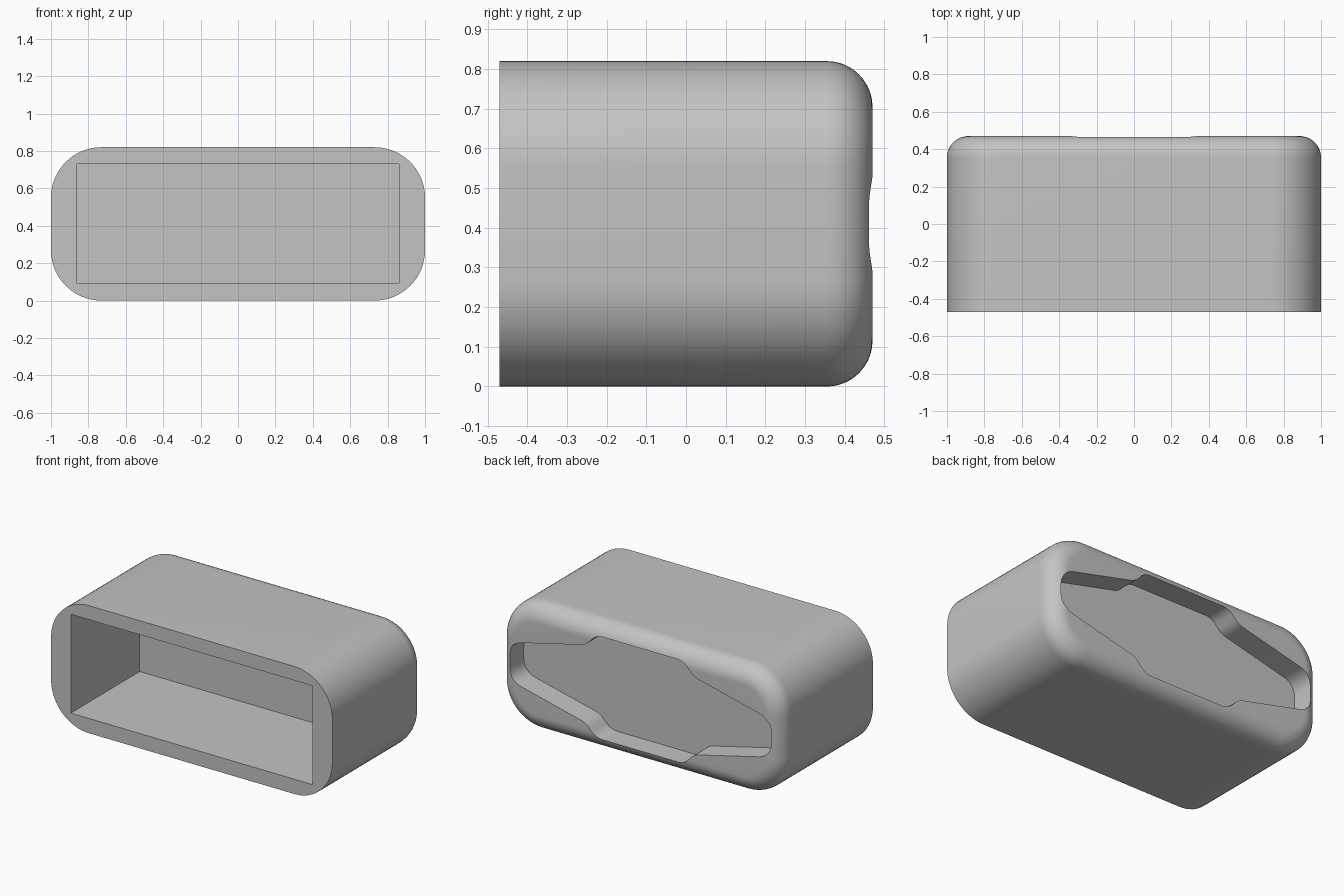
import bpy, bmesh
from math import sin, cos, pi
from mathutils import Vector

cube = bpy.data.objects.get("Cube")
if cube:
    bpy.data.objects.remove(cube, do_unlink=True)

MID = 0.41       # height of the centre line
FRONT, BACK = -0.47, 0.47
FILLET = 0.115
STEPS = 16

grey = bpy.data.materials.new("plain grey")
grey.use_nodes = True
grey.diffuse_color = (0.55, 0.55, 0.55, 1)
grey.node_tree.nodes["Principled BSDF"].inputs["Base Color"].default_value = (0.55, 0.55, 0.55, 1)


def loft(name, sections):
    """Solid through closed outlines, each given as (y, [(x, z), ...])."""
    bm = bmesh.new()
    rings = [[bm.verts.new((x, y, MID + z)) for x, z in pts] for y, pts in sections]
    n = len(rings[0])
    for a, b in zip(rings, rings[1:]):
        for i in range(n):
            j = (i + 1) % n
            bm.faces.new((a[i], a[j], b[j], b[i]))
    bm.faces.new(rings[0][::-1])
    bm.faces.new(rings[-1])
    bmesh.ops.recalc_face_normals(bm, faces=bm.faces)
    mesh = bpy.data.meshes.new(name)
    bm.to_mesh(mesh)
    bm.free()
    obj = bpy.data.objects.new(name, mesh)
    bpy.context.collection.objects.link(obj)
    mesh.materials.append(grey)
    return obj


def rounded_rect(inset):
    """Outline of the body, moved inward by the inset."""
    r = 0.27
    pts = []
    for k, (sx, sz) in enumerate(((1, 1), (-1, 1), (-1, -1), (1, -1))):
        for i in range(STEPS + 1):
            a = (k + i / STEPS) * pi / 2
            pts.append((sx * (1 - r) + (r - inset) * cos(a),
                        sz * (MID - r) + (r - inset) * sin(a)))
    return pts


def soften(corners, trims):
    """Replace each corner with a short curve."""
    out = []
    n = len(corners)
    for i, t in enumerate(trims):
        p = Vector(corners[i])
        a = p + (Vector(corners[i - 1]) - p).normalized() * t
        b = p + (Vector(corners[(i + 1) % n]) - p).normalized() * t
        for s in range(13):
            u = s / 12
            out.append(tuple(a * (1 - u) ** 2 + p * 2 * u * (1 - u) + b * u * u))
    return out


# Body: straight sleeve with a rounded back edge
sections = [(FRONT, rounded_rect(0))]
for i in range(STEPS + 1):
    a = i / STEPS * pi / 2
    sections.append((BACK - FILLET + FILLET * sin(a), rounded_rect(FILLET * (1 - cos(a)))))
body = loft("housing", sections)

# Front pocket cutter
box = [(-0.86, -0.315), (0.86, -0.315), (0.86, 0.32), (-0.86, 0.32)]
pocket = loft("pocket_cutter", [(FRONT - 0.1, box), (0.23, box)])

# Back recess cutter: tall middle with tapered, rounded wings
quarter = [(0.93, 0.12), (0.385, 0.25), (0.31, 0.33)]
trim = [0.09, 0.035, 0.045]
upper = quarter + [(-x, z) for x, z in reversed(quarter)]
outline = upper + [(x, -z) for x, z in reversed(upper)]
wing = soften(outline, (trim + trim[::-1]) * 2)
recess = loft("recess_cutter", [(0.32, wing), (BACK + 0.1, wing)])

# Cut both openings
bpy.context.view_layer.objects.active = body
for cutter in (pocket, recess):
    mod = body.modifiers.new("cut", "BOOLEAN")
    mod.operation = "DIFFERENCE"
    mod.solver = "EXACT"
    mod.object = cutter
    bpy.ops.object.modifier_apply(modifier=mod.name)
    bpy.data.objects.remove(cutter, do_unlink=True)

# Smooth shading with sharp rims
for o in bpy.context.selected_objects:
    o.select_set(False)
body.select_set(True)
bpy.ops.object.shade_smooth_by_angle(angle=pi / 6)
